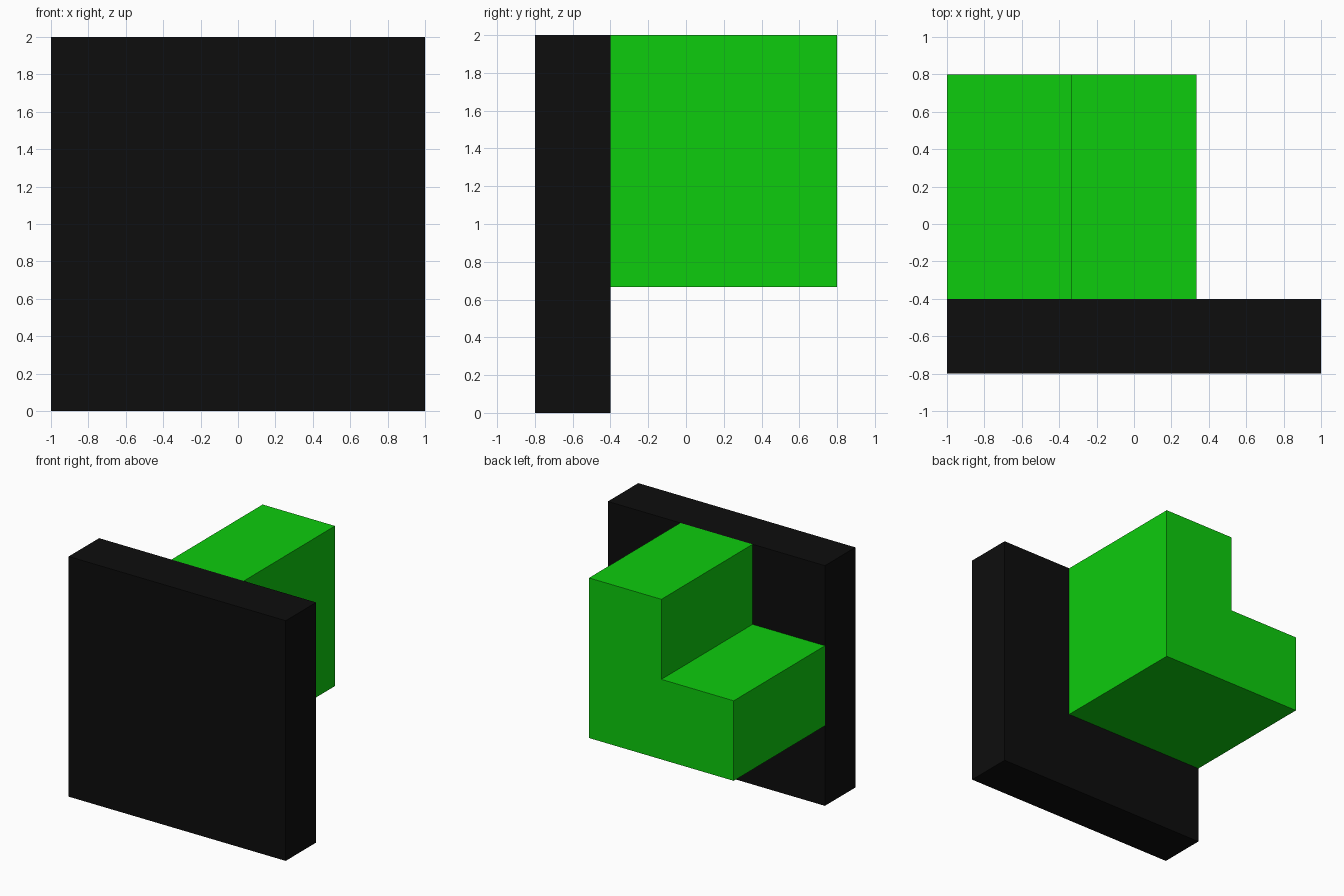
import bpy
import bmesh

cube = bpy.data.objects.get("Cube")
if cube:
    bpy.data.objects.remove(cube, do_unlink=True)


def material(name, color):
    mat = bpy.data.materials.new(name)
    mat.use_nodes = True
    mat.diffuse_color = color
    mat.node_tree.nodes["Principled BSDF"].inputs["Base Color"].default_value = color
    return mat


def prism(name, profile, y_front, y_back, mat):
    """Extrude an (x, z) outline along y."""
    bm = bmesh.new()
    face = bm.faces.new([bm.verts.new((x, y_front, z)) for x, z in profile])
    extruded = bmesh.ops.extrude_face_region(bm, geom=[face], use_keep_orig=True)
    moved = [v for v in extruded["geom"] if isinstance(v, bmesh.types.BMVert)]
    bmesh.ops.translate(bm, verts=moved, vec=(0, y_back - y_front, 0))
    bmesh.ops.recalc_face_normals(bm, faces=bm.faces)
    mesh = bpy.data.meshes.new(name)
    bm.to_mesh(mesh)
    bm.free()
    mesh.materials.append(mat)
    obj = bpy.data.objects.new(name, mesh)
    bpy.context.collection.objects.link(obj)
    return obj


black = material("black", (0.004, 0.004, 0.004, 1))
green = material("bright green", (0.004, 0.604, 0.004, 1))

third = 2 / 3

# Square front plate
prism("front_plate", [(-1, 0), (1, 0), (1, 2), (-1, 2)], -0.8, -0.4, black)

# Stepped block on the back: low at the -x edge, tall beside it
low, mid, high = -1, -1 + third, -1 + 2 * third
prism("stepped_block",
      [(low, third), (high, third), (high, 2), (mid, 2),
       (mid, 2 * third), (low, 2 * third)],
      -0.4, 0.8, green)
